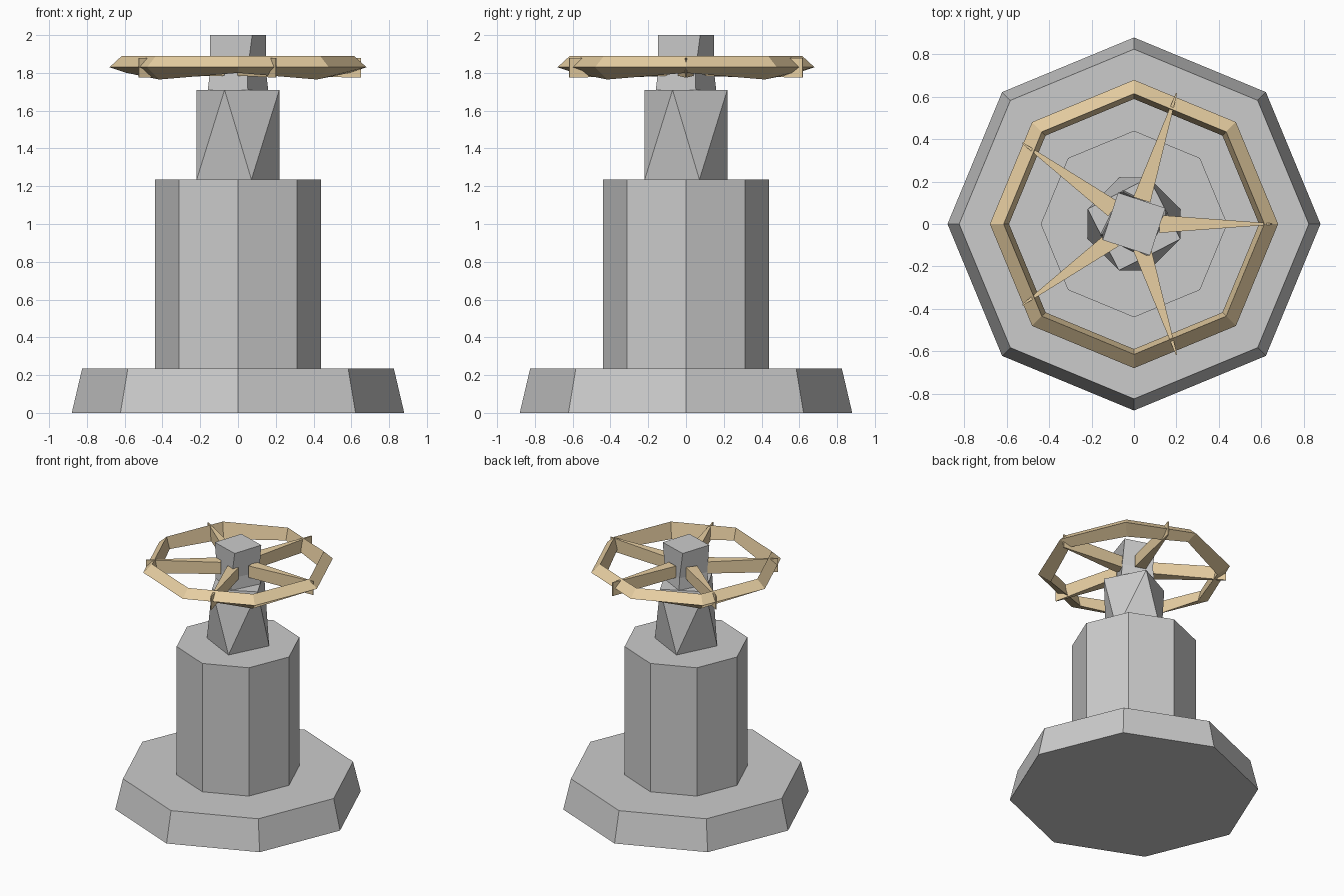
import bpy
from math import cos, sin, radians, pi

if "Cube" in bpy.data.objects:
    bpy.data.objects.remove(bpy.data.objects["Cube"])

tan = bpy.data.materials.new("tan_metal")
tan.diffuse_color = (0.8, 0.62, 0.36, 1)
tan.use_nodes = True
tan.node_tree.nodes["Principled BSDF"].inputs["Base Color"].default_value = tan.diffuse_color


def make(name, verts, faces, mat=None):
    me = bpy.data.meshes.new(name)
    me.from_pydata(verts, [], faces)
    ob = bpy.data.objects.new(name, me)
    bpy.context.collection.objects.link(ob)
    if mat:
        me.materials.append(mat)
    return ob


def ring(n, r, z, deg=0):
    return [(r * cos(radians(deg) + 2 * pi * i / n),
             r * sin(radians(deg) + 2 * pi * i / n), z) for i in range(n)]


def loft(name, n, sections, antiprism=False):
    """Stack of n-gon sections (radius, z, rotation) joined by quads or triangles."""
    verts = [v for r, z, a in sections for v in ring(n, r, z, a)]
    faces = [tuple(reversed(range(n))), tuple(range(len(verts) - n, len(verts)))]
    for s in range(len(sections) - 1):
        for i in range(n):
            j = (i + 1) % n
            a, b, c, d = s * n + i, s * n + j, s * n + n + j, s * n + n + i
            faces += [(a, b, d), (b, c, d)] if antiprism else [(a, b, c, d)]
    return make(name, verts, faces)


# Octagonal foot and column
loft("base", 8, [(0.88, 0, 0), (0.825, 0.235, 0)])
loft("column", 8, [(0.44, 0.235, 0), (0.44, 1.235, 0)])

# Twisted neck (square antiprism) and square stem
loft("neck", 4, [(0.23, 1.235, 18), (0.23, 1.71, 72)], antiprism=True)
loft("stem", 4, [(0.168, 1.71, 18), (0.157, 1.80, 18), (0.166, 2.0, 27)])

# Wheel rim: triangular section swept round an octagon, underside dips at odd corners
verts, faces = [], []
for i in range(8):
    a = i * pi / 4
    low = 1.765 if i % 2 else 1.80
    for r, z in ((0.68, 1.83), (0.615, 1.89), (0.59, low)):
        verts.append((r * cos(a), r * sin(a), z))
    j = (i + 1) % 8
    for k in range(3):
        m = (k + 1) % 3
        faces.append((i * 3 + k, j * 3 + k, j * 3 + m, i * 3 + m))
make("wheel_rim", verts, faces, tan)

# Five tapered spokes
for s in range(5):
    a = s * 2 * pi / 5
    pts = []
    for r, w, z0, z1 in ((0.12, 0.042, 1.785, 1.875), (0.65, 0.003, 1.775, 1.88)):
        for y, z in ((-w, z0), (w, z0), (w, z1), (-w, z1)):
            pts.append((r * cos(a) - y * sin(a), r * sin(a) + y * cos(a), z))
    sides = [(k, k + 4, (k + 1) % 4 + 4, (k + 1) % 4) for k in range(4)]
    sides = [tuple(reversed(f)) for f in sides]
    make(f"wheel_spoke_{s + 1}", pts, sides + [(3, 2, 1, 0), (4, 5, 6, 7)], tan)
